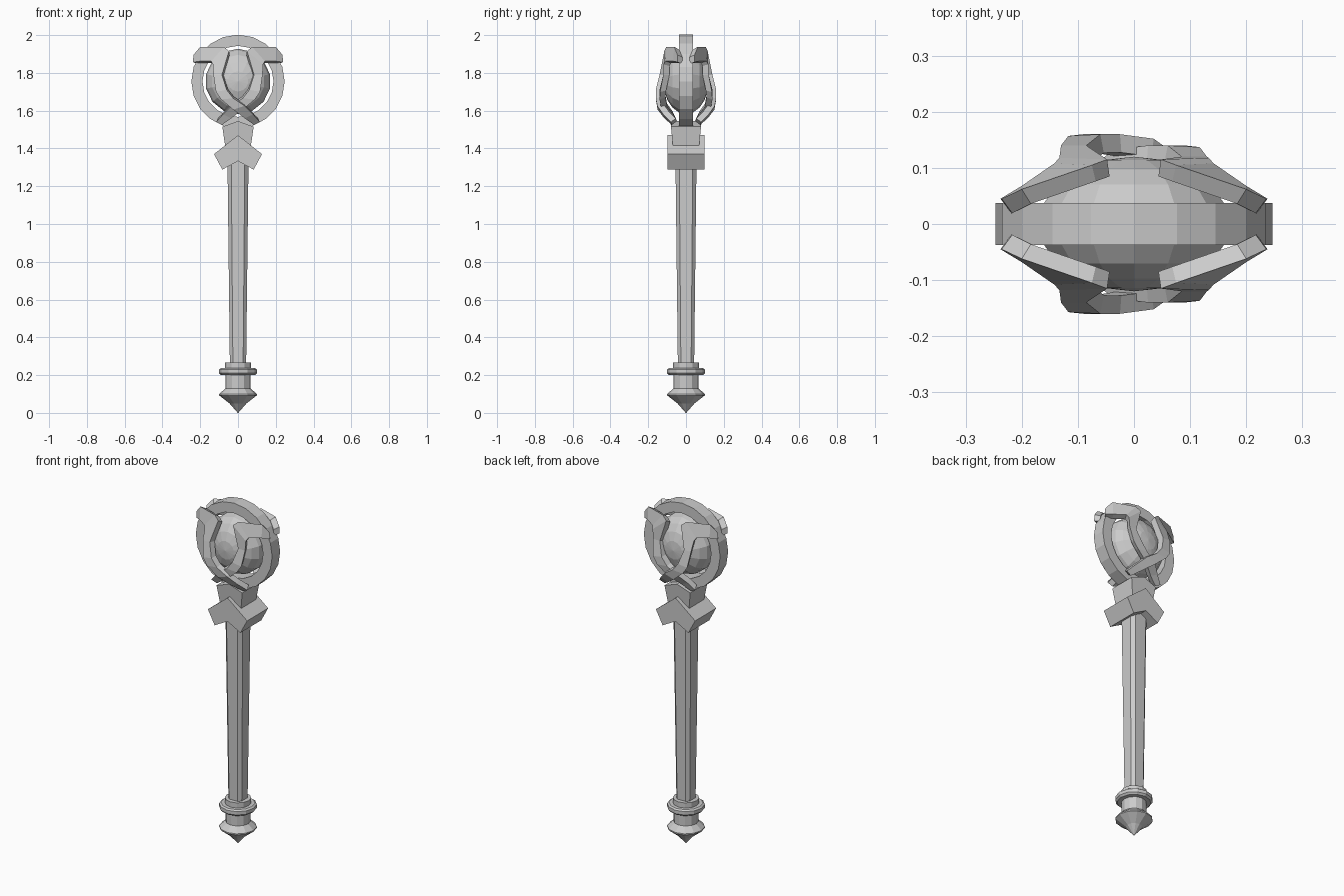
import bpy, bmesh
from math import sin, cos, pi
from mathutils import Vector

if "Cube" in bpy.data.objects:
    bpy.data.objects.remove(bpy.data.objects["Cube"])


def finish(name, bm):
    bmesh.ops.recalc_face_normals(bm, faces=bm.faces)
    me = bpy.data.meshes.new(name)
    bm.to_mesh(me)
    bm.free()
    ob = bpy.data.objects.new(name, me)
    bpy.context.collection.objects.link(ob)
    return ob


def loft(name, loops, closed=False):
    """Skin a list of equal-length point loops; cap the ends or join them."""
    bm = bmesh.new()
    rows = [[bm.verts.new(p) for p in loop] for loop in loops]
    n = len(rows[0])
    pairs = list(zip(rows, rows[1:])) + ([(rows[-1], rows[0])] if closed else [])
    for a, b in pairs:
        for i in range(n):
            j = (i + 1) % n
            bm.faces.new((a[i], a[j], b[j], b[i]))
    if not closed:
        bm.faces.new(rows[0])
        bm.faces.new(rows[-1])
    return finish(name, bm)


def circle(r, z, n):
    return [(r * cos(2 * pi * i / n), r * sin(2 * pi * i / n), z) for i in range(n)]


def chamfered_square(h, c, z):
    k = h - c
    return [(h, -k, z), (h, k, z), (k, h, z), (-k, h, z),
            (-h, k, z), (-h, -k, z), (-k, -h, z), (k, -h, z)]


# Turned pommel with pointed end
pommel = [(.001, 0), (.045, .05), (.1, .093), (.1, .1), (.066, .13), (.066, .2),
          (.09, .2), (.1, .21), (.1, .23), (.09, .237), (.07, .237), (.07, .267)]
loft("pommel", [circle(r, z, 12) for r, z in pommel])

# Tapered shaft with chamfered corners
loft("shaft", [chamfered_square(.043, .016, .25), chamfered_square(.056, .02, 1.36)])

# Chevron collar, extruded front to back
chevron = [(-.127, 1.37), (-.083, 1.288), (0, 1.333), (.083, 1.288), (.127, 1.37), (0, 1.47)]
loft("collar", [[(x, y, z) for x, z in chevron] for y in (-.097, .097)])

# Flared socket with a peaked top
socket = [(-.066, 1.40), (.066, 1.40), (.083, 1.515), (0, 1.545), (-.083, 1.515)]
loft("socket", [[(x, s * (.068 + (z - 1.40) * .1), z) for x, z in socket] for s in (-1, 1)])

# Faceted ring around the gem
CZ = 1.755
section = [(.247, -.037), (.247, .037), (.188, .037), (.188, -.037)]
loft("head_ring", [[(r * sin(a), y, CZ + r * cos(a)) for r, y in section]
                   for a in (2 * pi * i / 20 for i in range(20))], closed=True)

# Flattened gem, poles facing front and back
bpy.ops.mesh.primitive_uv_sphere_add(segments=14, ring_count=10, radius=1,
                                     location=(0, 0, CZ), rotation=(pi / 2, 0, 0))
gem = bpy.context.object
gem.name = "gem"
gem.scale = (.173, .173, .12)

# Crossing claws: stations of (outer x, z, inner x, z, outer depth, inner depth)
claw = [(-.238, 1.857, -.236, 1.895, .045, .045),
        (-.20, 1.862, -.20, 1.938, .068, .062),
        (-.142, 1.862, -.075, 1.938, .108, .105),
        (-.133, 1.845, -.048, 1.915, .118, .115),
        (-.13, 1.79, -.085, 1.79, .140, .140),
        (-.117, 1.70, -.06, 1.71, .157, .160),
        (-.09, 1.66, -.025, 1.665, .160, .160),
        (-.025, 1.605, .035, 1.625, .150, .152),
        (.035, 1.56, .08, 1.58, .115, .120),
        (.085, 1.525, .116, 1.54, .075, .080)]


def make_claw(name, side, sink):
    loops = []
    for i, (x1, z1, x2, z2, d1, d2) in enumerate(claw):
        cut = sink if 4 <= i <= 8 else 0
        front = [Vector((x1 * side, -(d1 - cut), z1)), Vector((x2 * side, -(d2 - cut), z2))]
        back = []
        for p in front:
            n = Vector((-p.x * .5, .16, -(p.z - CZ) * .5)).normalized()
            back.append(p + n * .034)
        loops.append([front[0], front[1], back[1], back[0]])
    ob = loft(name, loops)
    mod = ob.modifiers.new("back_copy", 'MIRROR')
    mod.use_axis = (False, True, False)


make_claw("claw_left", 1, 0)
make_claw("claw_right", -1, .02)
